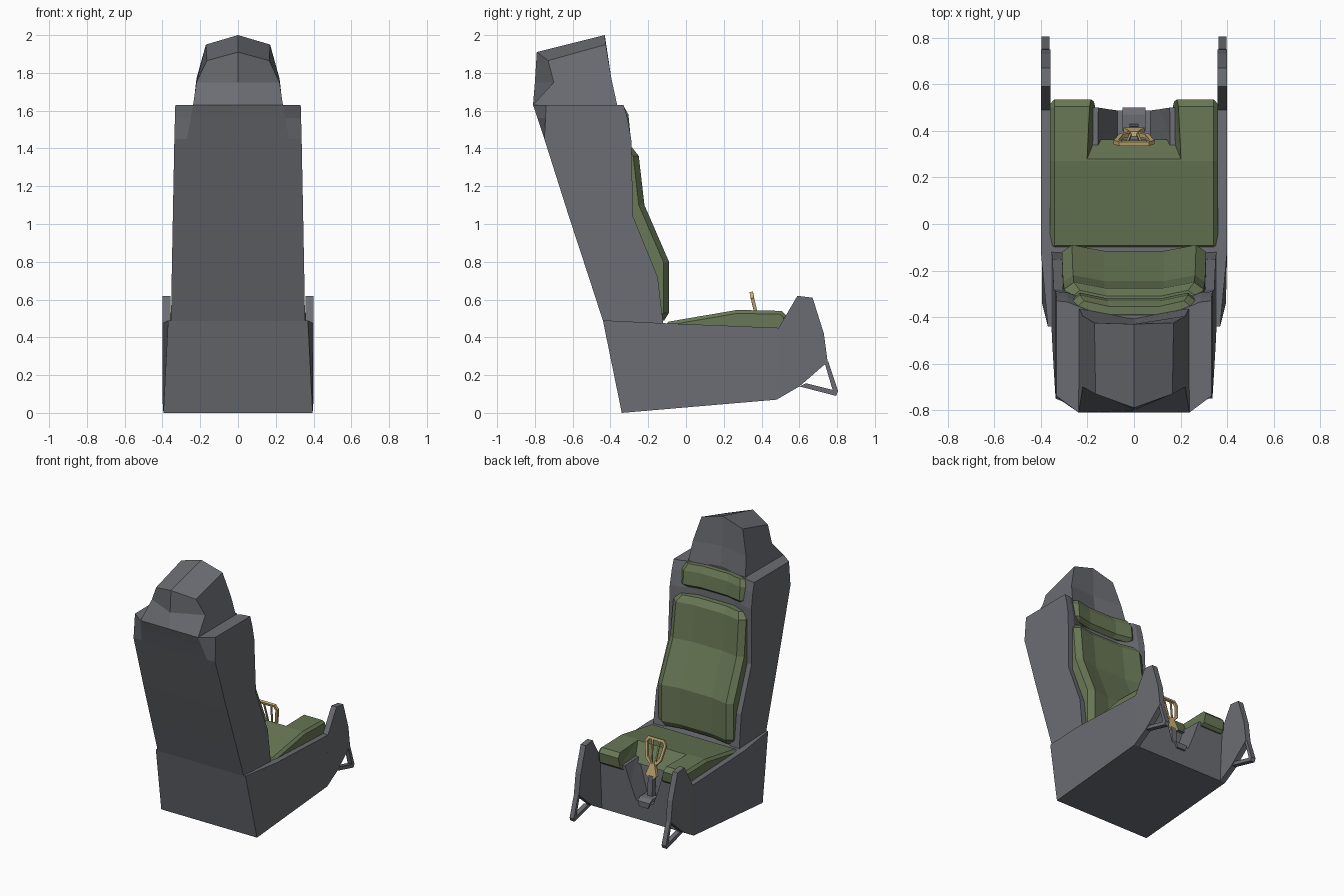
import bpy, bmesh
from mathutils import Vector

if "Cube" in bpy.data.objects:
    bpy.data.objects.remove(bpy.data.objects["Cube"])


def material(name, rgb):
    m = bpy.data.materials.new(name)
    m.diffuse_color = (*rgb, 1)
    m.use_nodes = True
    m.node_tree.nodes["Principled BSDF"].inputs["Base Color"].default_value = m.diffuse_color
    return m


GREY = material("dark_grey_metal", (0.145, 0.152, 0.17))
GREEN = material("green_fabric", (0.14, 0.187, 0.092))
TAN = material("tan_handle", (0.60, 0.44, 0.19))


def finish(name, bm, mat=GREY):
    bmesh.ops.recalc_face_normals(bm, faces=bm.faces)
    me = bpy.data.meshes.new(name)
    bm.to_mesh(me)
    bm.free()
    ob = bpy.data.objects.new(name, me)
    bpy.context.collection.objects.link(ob)
    me.materials.append(mat)
    return ob


def loft(name, rings, mat=GREY):
    """Skin matching closed rings and cap both ends."""
    bm = bmesh.new()
    rows = [[bm.verts.new(p) for p in r] for r in rings]
    n = len(rows[0])
    for a, b in zip(rows, rows[1:]):
        for i in range(n):
            j = (i + 1) % n
            bm.faces.new((a[i], a[j], b[j], b[i]))
    bm.faces.new(rows[0])
    bm.faces.new(rows[-1])
    return finish(name, bm, mat)


def hull(name, pts, mat=GREY):
    """Convex part from right-half points, mirrored in x."""
    bm = bmesh.new()
    for x, y, z in pts:
        for s in ((1, -1) if x else (1,)):
            bm.verts.new((s * x, y, z))
    bmesh.ops.convex_hull(bm, input=bm.verts)
    bmesh.ops.dissolve_limit(bm, angle_limit=0.02, verts=bm.verts, edges=bm.edges)
    return finish(name, bm, mat)


def sym(half, z):
    """Closed ring at height z from its right half (x, y)."""
    return [(x, y, z) for x, y in half] + [(-x, y, z) for x, y in reversed(half)]


def prism(name, profile, x0, x1, mat=GREY):
    return loft(name, [[(x, y, z) for y, z in profile] for x in (x0, x1)], mat)


def modify(ob, kind, **kw):
    m = ob.modifiers.new(kind.lower(), kind)
    for k, v in kw.items():
        setattr(m, k, v)


def cut(ob, cutter):
    cutter.hide_render = True
    cutter.hide_viewport = True
    modify(ob, 'BOOLEAN', object=cutter, operation='DIFFERENCE', solver='EXACT')


def bar(bm, a, b, r):
    """Square bar from a to b."""
    a, b = Vector(a), Vector(b)
    d = (b - a).normalized()
    u = d.cross(Vector((0, 1, 0.3))).normalized() * r
    v = d.cross(u).normalized() * r
    ends = [[bm.verts.new(p + o) for o in (u + v, u - v, -u - v, -u + v)]
            for p in (a - d * r * 0.6, b + d * r * 0.6)]
    for i in range(4):
        j = (i + 1) % 4
        bm.faces.new((ends[0][i], ends[0][j], ends[1][j], ends[1][i]))
    for e in ends:
        bm.faces.new(e)


# Seat bucket, narrowing towards the upper rear edge
bucket_profile = [(-0.34, 0, 0.395), (0.48, 0.07, 0.40), (0.50, 0.45, 0.40),
                  (-0.12, 0.475, 0.40), (-0.44, 0.49, 0.37)]
bucket = loft("seat_bucket", [[(s * w, y, z) for y, z, w in bucket_profile] for s in (-1, 1)])
cut(bucket, hull("handle_recess_cutter", [
    (0.17, 0.33, 0.50), (0.17, 0.60, 0.50), (0.07, 0.36, 0.23), (0.07, 0.60, 0.20)]))

# Leg guards and their triangular lower loops
guard = [(0.48, 0.07), (0.60, 0.14), (0.75, 0.27), (0.73, 0.42),
         (0.67, 0.61), (0.59, 0.62), (0.49, 0.45)]
loop = [(0.60, 0.14), (0.795, 0.09), (0.805, 0.115), (0.752, 0.275), (0.736, 0.258),
        (0.776, 0.122), (0.635, 0.157)]
for side, s in (("left", -1), ("right", 1)):
    prism(f"{side}_leg_guard", guard, s * 0.358, s * 0.40)
    prism(f"{side}_guard_loop", loop, s * 0.362, s * 0.397)

# Seat cushion with a notch for the handle
cushion = prism("seat_cushion", [(-0.11, 0.42), (-0.11, 0.48), (0.27, 0.545), (0.505, 0.54),
                                 (0.535, 0.51), (0.525, 0.42)], -0.36, 0.36, GREEN)
modify(cushion, 'BEVEL', width=0.018, segments=1, limit_method='ANGLE', angle_limit=0.9)
cut(cushion, hull("cushion_notch_cutter", [
    (0.205, 0.27, 0.56), (0.19, 0.60, 0.56), (0.165, 0.37, 0.41), (0.165, 0.60, 0.41)]))

# Back shell: z, half width, rear y, rear corner y, rear inner x, front y
rings = []
for z, w, back, corner, xi, front in (
        (0.47, 0.355, -0.434, -0.434, 0.27, -0.12), (0.72, 0.351, -0.515, -0.515, 0.27, -0.15),
        (1.04, 0.345, -0.62, -0.62, 0.27, -0.28), (1.45, 0.337, -0.75, -0.75, 0.27, -0.29),
        (1.56, 0.334, -0.786, -0.744, 0.25, -0.31), (1.63, 0.332, -0.81, -0.74, 0.238, -0.33)):
    rings.append(sym([(xi, back), (w, corner), (w, front), (0.285, front - 0.005),
                      (0.15, front - 0.06)], z))
loft("back_shell", rings)

# Faceted head box, lofted across from side to side with a central ridge
head_mid = [(0, -0.81, 1.63), (0, -0.80, 1.75), (0, -0.79, 1.91),
            (0, -0.43, 2.0), (0, -0.425, 1.78), (0, -0.405, 1.61)]
head_side = [(0.238, -0.81, 1.63), (0.22, -0.70, 1.75), (0.165, -0.73, 1.865),
             (0.17, -0.425, 1.95), (0.22, -0.395, 1.77), (0.238, -0.36, 1.61)]
loft("head_box", [[(-x, y, z) for x, y, z in head_side], head_mid, head_side])


# Dished pads: rows of z, half width, rear y, front y
def pad(name, rows, dish):
    loft(name, [sym([(w, b), (w, f - 0.03), (w * 0.86, f), (w * 0.42, f - dish)], z)
                for z, w, b, f in rows], GREEN)


pad("back_cushion", [(0.49, 0.29, -0.20, -0.115), (0.53, 0.31, -0.21, -0.09),
                     (0.80, 0.31, -0.27, -0.09), (1.10, 0.305, -0.37, -0.22),
                     (1.36, 0.30, -0.38, -0.25), (1.405, 0.27, -0.38, -0.285)], 0.025)
pad("head_cushion", [(1.455, 0.25, -0.38, -0.325), (1.48, 0.27, -0.38, -0.295),
                     (1.58, 0.27, -0.40, -0.305), (1.625, 0.25, -0.40, -0.33)], 0.025)

# Firing handle: tapered frame with inner braces and a flared foot
bm = bmesh.new()
for s in (-1, 1):
    path = [(0, 0.347, 0.632), (s * 0.06, 0.347, 0.632), (s * 0.077, 0.352, 0.605),
            (s * 0.055, 0.378, 0.50), (s * 0.012, 0.388, 0.455)]
    for a, b in zip(path, path[1:]):
        bar(bm, a, b, 0.009)
    bar(bm, (s * 0.03, 0.349, 0.625), (s * 0.014, 0.385, 0.46), 0.005)
finish("pull_handle", bm, TAN)
hull("handle_foot", [(0.018, 0.375, 0.47), (0.018, 0.398, 0.47), (0.018, 0.385, 0.42),
                     (0.018, 0.408, 0.42), (0.045, 0.39, 0.385), (0.045, 0.415, 0.385),
                     (0.02, 0.39, 0.36), (0.02, 0.415, 0.36)], TAN)

# Grey stem and floor bracket under the handle
bm = bmesh.new()
bar(bm, (0, 0.40, 0.37), (0, 0.41, 0.22), 0.02)
finish("handle_stem", bm)
hull("handle_bracket", [(0.05, 0.40, 0.24), (0.05, 0.47, 0.24), (0.035, 0.40, 0.18),
                        (0.035, 0.50, 0.18), (0.05, 0.50, 0.22)])
